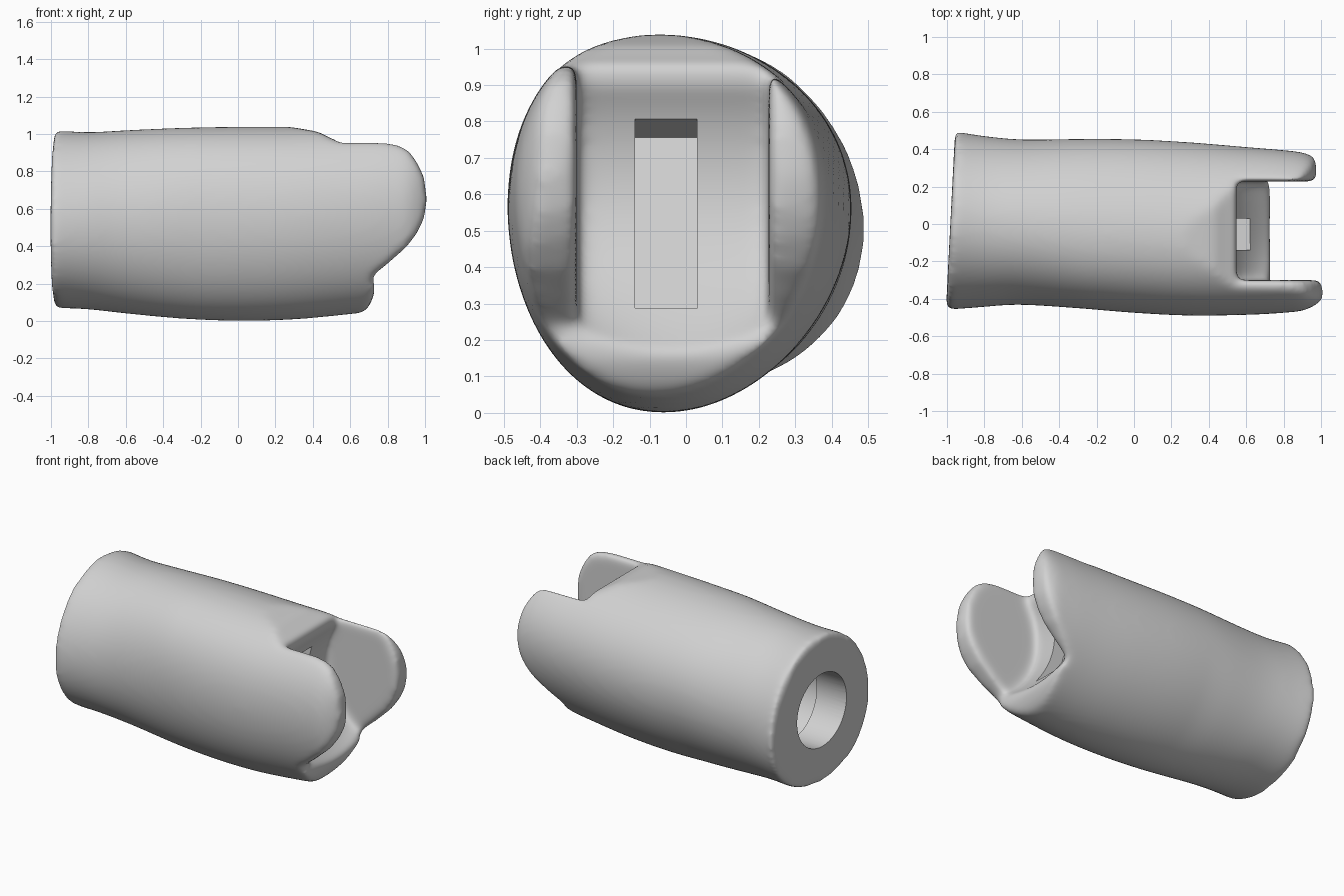
import bpy, bmesh, math

cube = bpy.data.objects.get("Cube")
if cube:
    bpy.data.objects.remove(cube)


def solid(name, rings):
    """Closed skin over rings of points, capped at both ends."""
    bm = bmesh.new()
    loops = [[bm.verts.new(p) for p in ring] for ring in rings]
    n = len(loops[0])
    for a, b in zip(loops, loops[1:]):
        for i in range(n):
            j = (i + 1) % n
            bm.faces.new((a[i], a[j], b[j], b[i]))
    bm.faces.new(loops[0])
    bm.faces.new(loops[-1])
    bmesh.ops.recalc_face_normals(bm, faces=bm.faces[:])
    mesh = bpy.data.meshes.new(name)
    bm.to_mesh(mesh)
    bm.free()
    obj = bpy.data.objects.new(name, mesh)
    bpy.context.collection.objects.link(obj)
    return obj


def apply(obj, name, kind, **settings):
    bpy.context.view_layer.objects.active = obj
    mod = obj.modifiers.new(name, kind)
    for key, value in settings.items():
        setattr(mod, key, value)
    bpy.ops.object.modifier_apply(modifier=mod.name)


def cut(obj, cutter, operation='DIFFERENCE'):
    cutter.hide_render = True
    apply(obj, "cut", 'BOOLEAN', operation=operation, object=cutter, solver='EXACT')
    bpy.data.objects.remove(cutter)


def catmull(p, q, r, s, t):
    return [0.5 * (2 * b + (c - a) * t + (2 * a - 5 * b + 4 * c - d) * t * t
                   + (3 * b - a - 3 * c + d) * t ** 3) for a, b, c, d in zip(p, q, r, s)]


def clamp(value):
    return min(1, max(0, value))


# Sleeve body: x, right side y, left side y, bottom z, top z
stations = [
    (-0.982, -0.46, 0.495, 0.07, 1.02),
    (-0.80, -0.445, 0.468, 0.062, 1.01),
    (-0.60, -0.432, 0.452, 0.04, 1.02),
    (-0.30, -0.45, 0.455, 0.012, 1.033),
    (0.00, -0.475, 0.453, 0.0, 1.038),
    (0.30, -0.49, 0.437, 0.008, 1.04),
    (0.60, -0.486, 0.412, 0.036, 1.045),
    (0.80, -0.475, 0.395, 0.06, 1.05),
    (0.93, -0.455, 0.375, 0.08, 1.04),
    (1.06, -0.37, 0.30, 0.1, 1.02),
]


def section(x, y0, y1, z0, z1, count=80):
    """Oval that turns egg shaped towards the ears; the back end leans."""
    ring = []
    egg = clamp((x + 0.95) / 0.7)
    for k in range(count):
        c = math.cos(2 * math.pi * k / count)
        s = math.sin(2 * math.pi * k / count)
        y = (y0 + y1) / 2 + (y1 - y0) / 2 * c - 0.05 * egg * s * s
        z = (z0 + z1) / 2 + (z1 - z0) / 2 * s + (0.08 * egg - 0.04) * c * c
        ring.append((x + 0.052 * max(0, -x) * y, y, z))
    return ring


padded = [stations[0]] + stations + [stations[-1]]
rings = [section(*catmull(*padded[i:i + 4], k / 4))
         for i in range(len(stations) - 1) for k in range(4)]
body = solid("finger_sleeve", rings + [section(*stations[-1])])

# Side outline: rounded ears, stepped top lip and chin; the left ear is shorter
outline = [(-1.3, -0.3), (0.66, -0.3), (0.67, 0.04), (0.705, 0.085), (0.728, 0.14),
           (0.732, 0.19), (0.715, 0.235), (0.81, 0.315), (0.90, 0.395), (0.96, 0.475),
           (0.995, 0.55), (1.01, 0.65), (0.995, 0.77), (0.957, 0.85), (0.91, 0.915),
           (0.84, 0.95), (0.70, 0.957), (0.55, 0.955), (0.50, 0.975), (0.43, 1.012),
           (0.30, 1.034), (0.10, 1.06), (-1.3, 1.2)]
cut(body, solid("outline_cutter", [
    [(x - 0.05 * (y + 0.36) * clamp((x - 0.72) / 0.28), y, z) for x, z in outline]
    for y in (-0.6, 0.6)]), 'INTERSECT')

# Joint slot between the ears: curved back wall and a dished floor
RIGHT, LEFT = -0.30, 0.227
rings = []
for k in range(13):
    across = k / 6 - 1
    dish = 0.095 * (1 - across * across)
    y = (RIGHT + LEFT) / 2 + (LEFT - RIGHT) / 2 * across
    ring = [(1.3, y, 1.3), (0.553, y, 1.3)]
    for i in range(17):
        a = math.radians(149 + i * 101 / 16)
        drop = dish * min(0, math.sin(a)) ** 4
        ring.append((0.965 + 0.485 * math.cos(a), y, 0.65 + 0.485 * math.sin(a) - drop))
    rings.append(ring + [(1.3, y, 0.1 - dish)])
cut(body, solid("slot_cutter", rings))

# Soften all edges
apply(body, "remesh", 'REMESH', mode='VOXEL', voxel_size=0.014)
apply(body, "soften", 'SMOOTH', factor=0.5, iterations=34)

# Round bore at the back, widening into a hollow chamber
bore = [[(x, 0.015 + r * math.cos(k * math.pi / 32), 0.54 + r * math.sin(k * math.pi / 32))
         for k in range(64)]
        for x, r in [(-1.2, 0.235), (-0.78, 0.235), (-0.78, 0.28), (0.1, 0.28)]]
cut(body, solid("bore_cutter", bore))

# Tilted rectangular pocket in the slot wall
pocket = solid("pocket_cutter", [
    [(x, y, z) for y, z in ((-0.085, -0.265), (0.085, -0.265), (0.085, 0.265), (-0.085, 0.265))]
    for x in (-0.16, 0.27)])
pocket.location = (0.575, -0.055, 0.55)
pocket.rotation_euler = (0, -0.3, 0)
cut(body, pocket)

# Plain grey finish
grey = bpy.data.materials.new("light_grey")
grey.use_nodes = True
colour = (0.64, 0.64, 0.64, 1)
grey.diffuse_color = colour
grey.node_tree.nodes["Principled BSDF"].inputs["Base Color"].default_value = colour
body.data.materials.clear()
body.data.materials.append(grey)

bpy.ops.object.select_all(action='DESELECT')
body.select_set(True)
bpy.context.view_layer.objects.active = body
bpy.ops.object.shade_smooth_by_angle(angle=math.radians(40))
